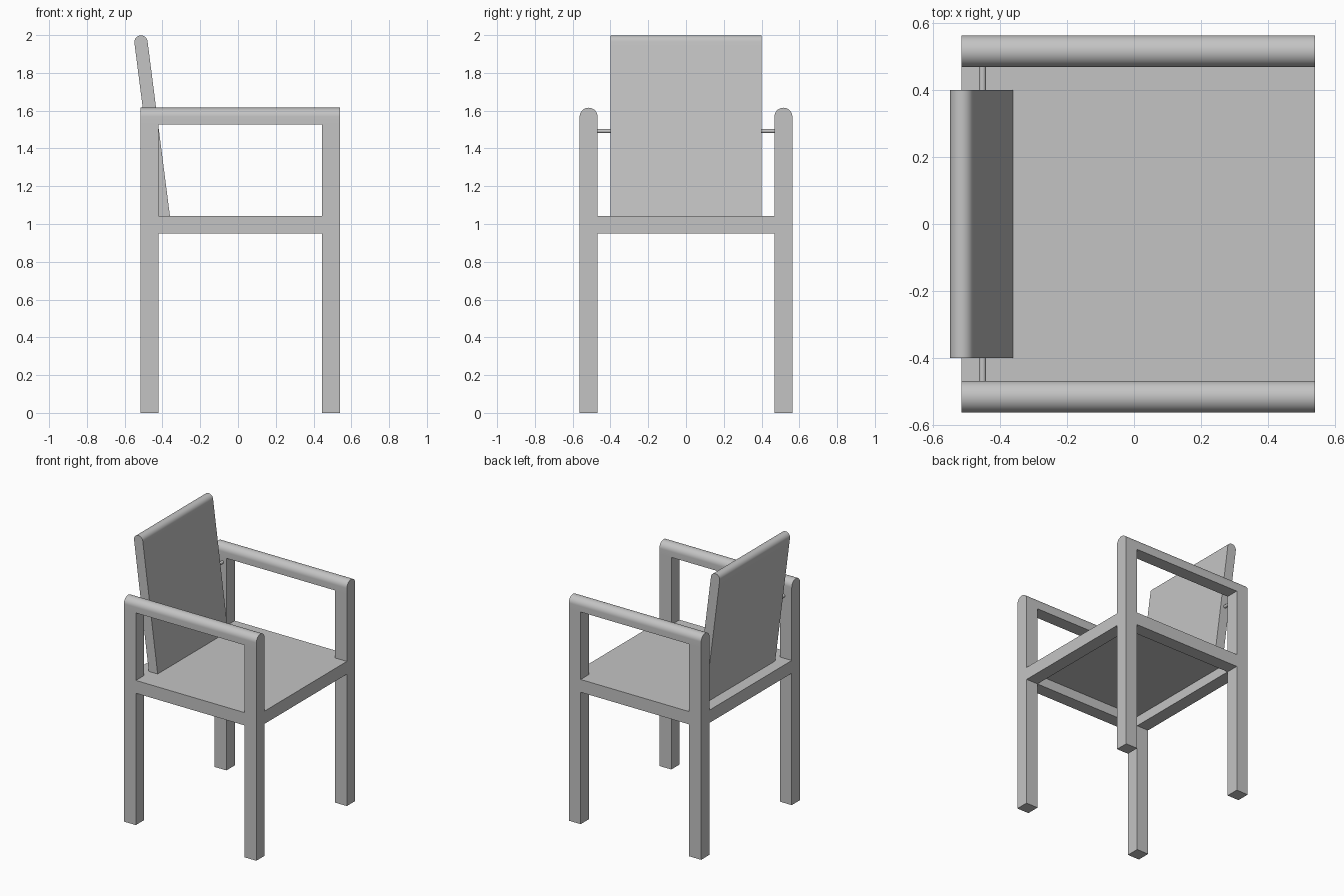
import bpy
import math
from mathutils import Matrix, Vector

cube = bpy.data.objects.get("Cube")
if cube:
    bpy.data.objects.remove(cube, do_unlink=True)

grey = bpy.data.materials.new("plain grey")
grey.use_nodes = True
GREY = (0.55, 0.55, 0.55, 1)
grey.diffuse_color = GREY
grey.node_tree.nodes["Principled BSDF"].inputs["Base Color"].default_value = GREY


def add_object(name, verts, faces):
    mesh = bpy.data.meshes.new(name)
    mesh.from_pydata(verts, [], faces)
    mesh.materials.append(grey)
    obj = bpy.data.objects.new(name, mesh)
    bpy.context.collection.objects.link(obj)
    return obj


def extrude(name, profile, start, end, place):
    """Prism from a counter-clockwise profile; place(u, v, t) gives the point."""
    n = len(profile)
    verts = [place(u, v, t) for t in (start, end) for u, v in profile]
    faces = [(i, (i + 1) % n, n + (i + 1) % n, n + i) for i in range(n)]
    faces += [tuple(reversed(range(n))), tuple(range(n, 2 * n))]
    obj = add_object(name, verts, faces)
    return obj


def box(name, x0, x1, y0, y1, z0, z1):
    return extrude(name, [(x0, y0), (x1, y0), (x1, y1), (x0, y1)], z0, z1,
                   lambda u, v, t: (u, v, t))


def smooth(obj):
    bpy.ops.object.select_all(action="DESELECT")
    obj.select_set(True)
    bpy.context.view_layer.objects.active = obj
    bpy.ops.object.shade_smooth_by_angle(angle=math.radians(35))


def rounded_top(half, straight, steps=24):
    """Flat base, short straight sides, half-round top."""
    arc = [(half * math.cos(math.pi * i / steps),
            straight + half * math.sin(math.pi * i / steps)) for i in range(steps + 1)]
    return [(-half, 0), (half, 0)] + arc


BACK, FRONT = -0.515, 0.54       # frame extent along x
SIDE = 0.563                     # frame half width along y
W = 0.095                        # timber width
RAIL_Z, SEAT_Z, ARM_Z = 0.95, 1.042, 1.528

# Legs, posts, side rails and armrests, on both sides
for side, s in (("left", 1), ("right", -1)):
    y0, y1 = sorted((s * SIDE, s * (SIDE - W)))
    for end, x in (("back", BACK), ("front", FRONT - W)):
        box(f"{end}_{side}_leg", x, x + W, y0, y1, 0, RAIL_Z - 0.004)
        box(f"{end}_{side}_post", x, x + W, y0, y1, RAIL_Z - 0.004, ARM_Z)
    box(f"{side}_seat_rail", BACK + W, FRONT - W, y0, y1, RAIL_Z, SEAT_Z)
    mid = (y0 + y1) / 2
    smooth(extrude(f"{side}_armrest", rounded_top(W / 2, 0.04), BACK, FRONT,
                   lambda u, v, t: (t, mid + u, ARM_Z + v)))

# Cross rails and the thin seat panel
for end, x in (("back", BACK), ("front", FRONT - W)):
    box(f"{end}_seat_rail", x, x + W, W - SIDE, SIDE - W, RAIL_Z, SEAT_Z)
box("seat_panel", BACK + W, FRONT - W, W - SIDE, SIDE - W, SEAT_Z - 0.022, SEAT_Z)

# Leaning backrest with a rounded cap
T, LENGTH, HALF = 0.035, 0.907, 0.4
lean = Matrix.Translation((-0.395, 0, 1.037)) @ Matrix.Rotation(math.radians(-7.3), 4, "Y")


def on_back(u, v, t):
    return lean @ Vector((u, -t, v))


extrude("backrest", [(-T, 0), (T, 0), (T, LENGTH), (-T, LENGTH)], -HALF, HALF, on_back)
smooth(extrude("backrest_cap", [(u, LENGTH + v) for u, v in rounded_top(T, 0.027)],
               -HALF, HALF, on_back))

# Round rod holding the backrest between the rear posts
circle = [(0.011 * math.cos(math.tau * i / 16), 0.011 * math.sin(math.tau * i / 16))
          for i in range(16)]
smooth(extrude("backrest_rod", circle, W - SIDE, SIDE - W,
               lambda u, v, t: (-0.452 + u, -t, 1.492 + v)))
